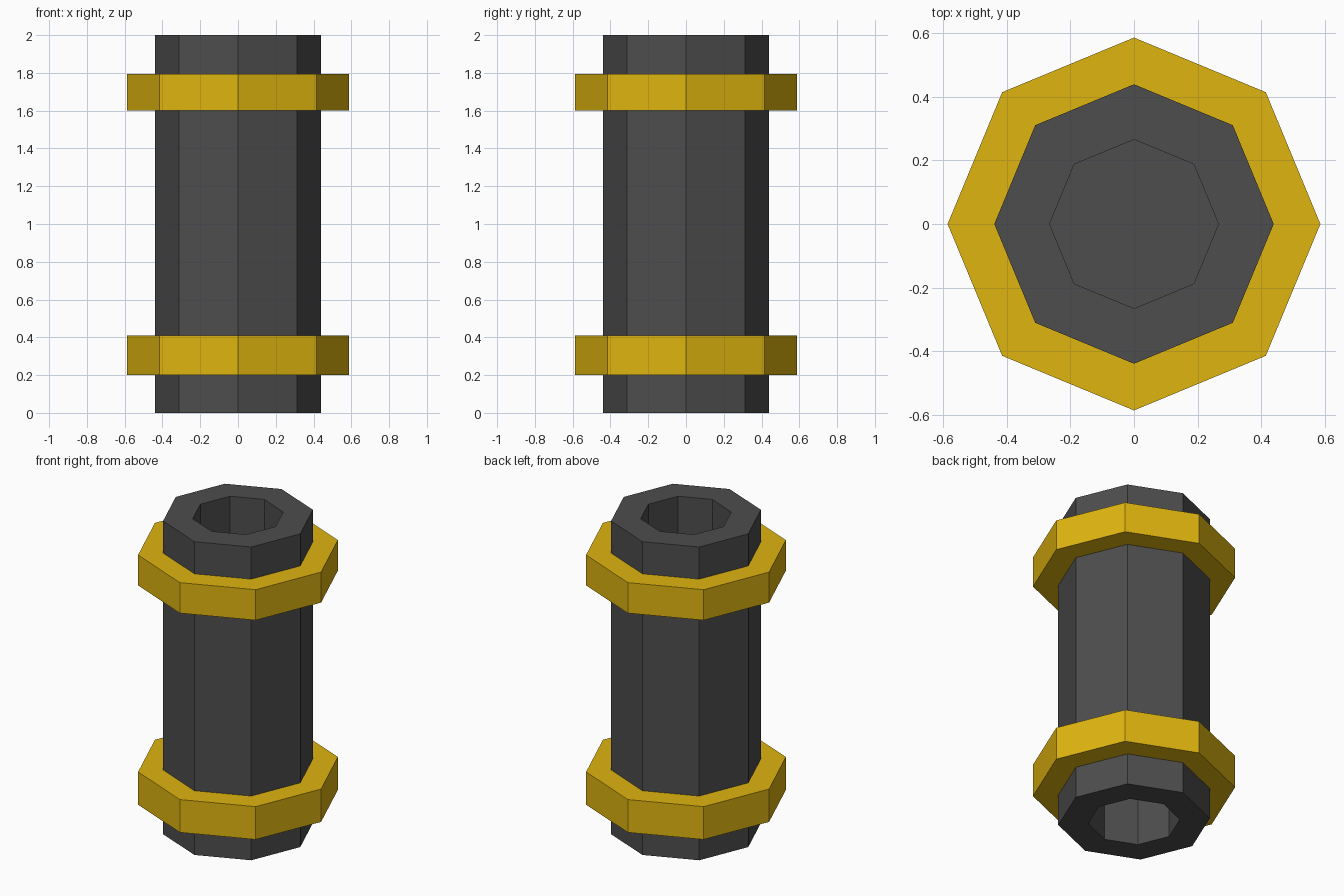
import bpy, bmesh, math

if "Cube" in bpy.data.objects:
    bpy.data.objects.remove(bpy.data.objects["Cube"])

SIDES = 8


def material(name, color):
    m = bpy.data.materials.new(name)
    m.diffuse_color = (*color, 1)
    m.use_nodes = True
    m.node_tree.nodes["Principled BSDF"].inputs["Base Color"].default_value = m.diffuse_color
    return m


def lathe(name, profile, mat, closed=False):
    """Turn a (radius, z) profile into an eight-sided flat-shaded solid."""
    bm = bmesh.new()
    rings = []
    for r, z in profile:
        rings.append([bm.verts.new((r * math.cos(a), r * math.sin(a), z))
                      for a in (2 * math.pi * i / SIDES for i in range(SIDES))])
    pairs = list(zip(rings, rings[1:]))
    if closed:
        pairs.append((rings[-1], rings[0]))
    else:
        bm.faces.new(rings[0])
        bm.faces.new(rings[-1])
    for lo, hi in pairs:
        for i in range(SIDES):
            j = (i + 1) % SIDES
            bm.faces.new((lo[i], lo[j], hi[j], hi[i]))
    bmesh.ops.recalc_face_normals(bm, faces=bm.faces)
    me = bpy.data.meshes.new(name)
    bm.to_mesh(me)
    bm.free()
    me.materials.append(mat)
    ob = bpy.data.objects.new(name, me)
    bpy.context.collection.objects.link(ob)
    return ob


grey = material("dark grey", (0.075, 0.075, 0.075))
yellow = material("golden yellow", (0.74, 0.46, 0.005))

# Main barrel with a blind bore in each end
R, BORE, DEPTH = 0.44, 0.266, 0.4
lathe("barrel", [(BORE, DEPTH), (BORE, 0), (R, 0), (R, 2),
                 (BORE, 2), (BORE, 2 - DEPTH)], grey)

# Two collars around the barrel
for name, z0, z1 in (("lower_collar", 0.2, 0.41), ("upper_collar", 1.6, 1.795)):
    lathe(name, [(0.42, z0), (0.587, z0), (0.587, z1), (0.42, z1)], yellow, closed=True)
